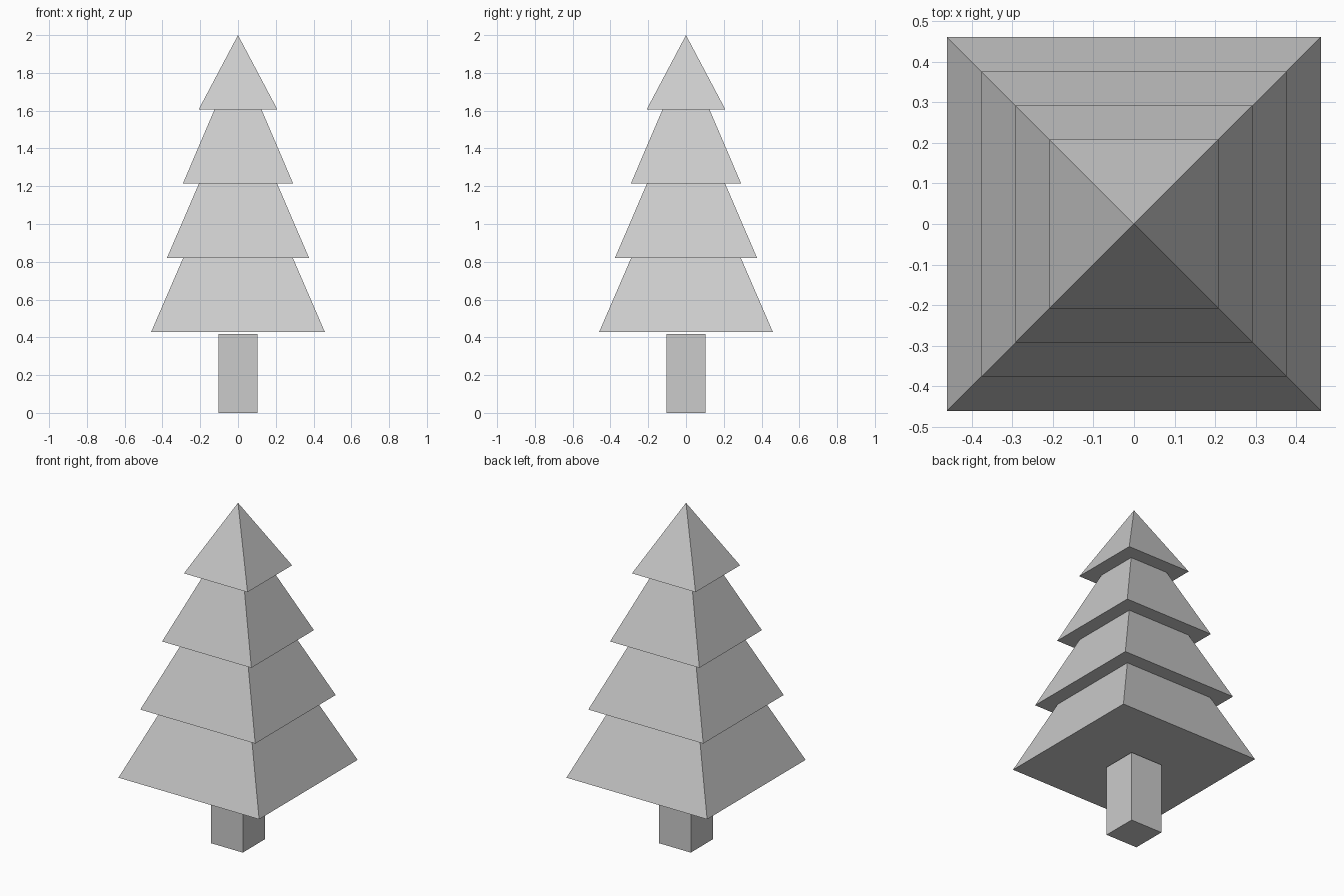
import bpy, bmesh

if "Cube" in bpy.data.objects:
    bpy.data.objects.remove(bpy.data.objects["Cube"])


def square_stack(name, profile):
    """Closed four-sided solid from (half_width, z) pairs; zero width makes an apex."""
    bm = bmesh.new()
    rings = []
    for h, z in profile:
        if h == 0:
            rings.append([bm.verts.new((0, 0, z))] * 4)
        else:
            rings.append([bm.verts.new((sx * h, sy * h, z))
                          for sx, sy in ((-1, -1), (1, -1), (1, 1), (-1, 1))])
    for low, high in zip(rings, rings[1:]):
        for i in range(4):
            j = (i + 1) % 4
            corners = dict.fromkeys((low[i], low[j], high[j], high[i]))
            bm.faces.new(list(corners))
    # Close the flat ends
    bm.faces.new(rings[0][::-1])
    if profile[-1][0] > 0:
        bm.faces.new(rings[-1])
    bmesh.ops.recalc_face_normals(bm, faces=bm.faces)
    mesh = bpy.data.meshes.new(name)
    bm.to_mesh(mesh)
    bm.free()
    obj = bpy.data.objects.new(name, mesh)
    bpy.context.collection.objects.link(obj)
    return obj


# Trunk, just short of the lowest tier
square_stack("trunk", [(0.104, 0), (0.104, 0.418)])

# Foliage: four overhanging tiers in one continuous stepped profile
bottom, step = 0.428, 0.393
foliage = []
for i in range(4):
    z = bottom + i * step
    foliage.append((0.46 - 0.084 * i, z))
    top = (0.29 - 0.083 * i, z + step) if i < 3 else (0, 2.0)
    foliage.append(top)
square_stack("foliage", foliage)
